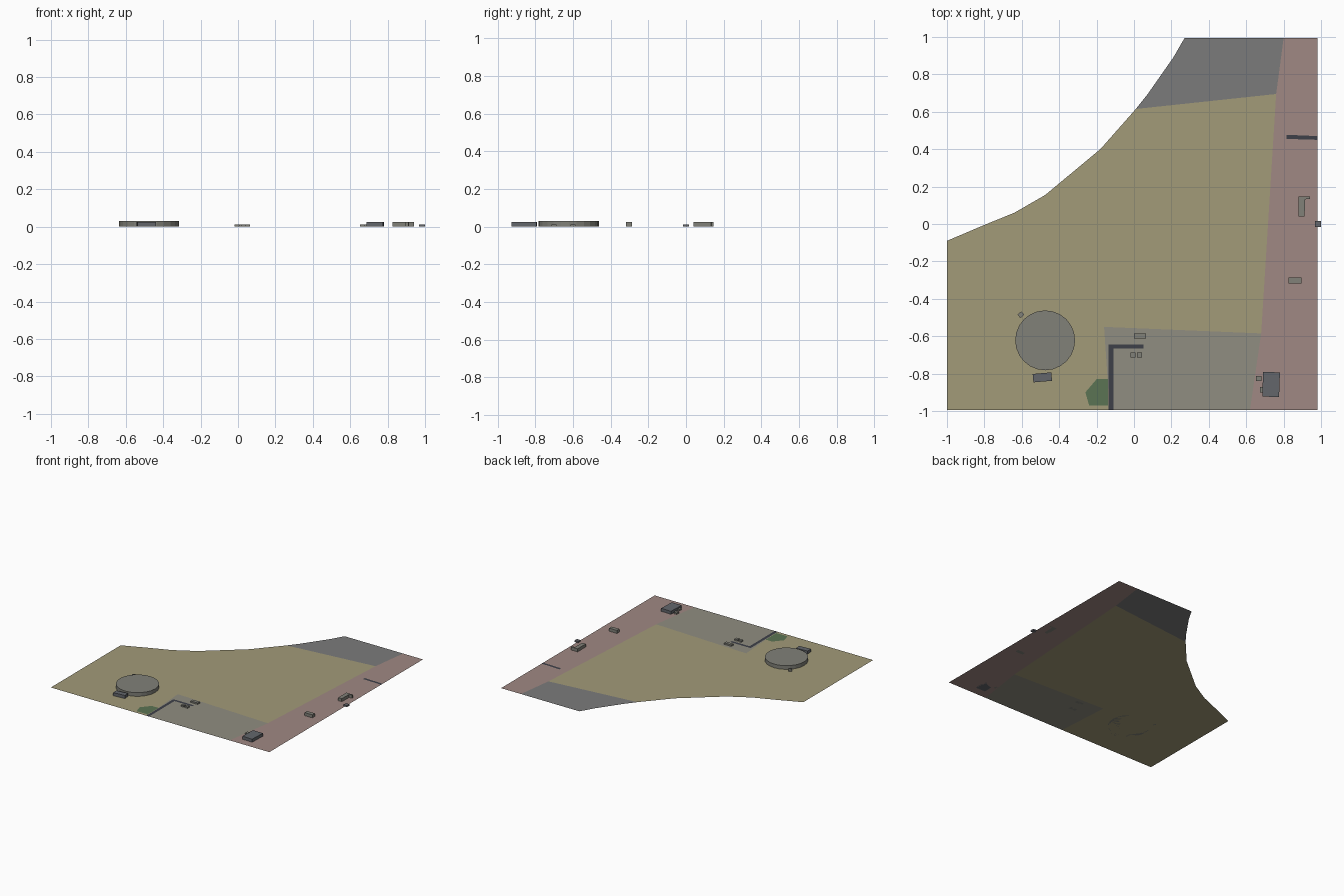
import bpy, bmesh, math

if "Cube" in bpy.data.objects:
    bpy.data.objects.remove(bpy.data.objects["Cube"])

mats = {}

def paint(ob, name, rgb):
    # rgb given as display colour, stored as linear
    if name not in mats:
        m = bpy.data.materials.new(name)
        m.diffuse_color = [c ** 2.2 for c in rgb] + [1]
        m.use_nodes = True
        m.node_tree.nodes["Principled BSDF"].inputs["Base Color"].default_value = m.diffuse_color
        mats[name] = m
    ob.data.materials.append(mats[name])

def slab(name, pts, height, mat, z=0.0):
    """Flat polygon, or an upright prism when height > 0."""
    bm = bmesh.new()
    f = bm.faces.new([bm.verts.new((x, y, z)) for x, y in pts])
    bm.normal_update()
    if f.normal.z < 0:
        f.normal_flip()
    if height:
        top = bmesh.ops.extrude_face_region(bm, geom=[f])
        vs = [g for g in top["geom"] if isinstance(g, bmesh.types.BMVert)]
        bmesh.ops.translate(bm, verts=vs, vec=(0, 0, height))
        bmesh.ops.recalc_face_normals(bm, faces=bm.faces)
    me = bpy.data.meshes.new(name)
    bm.to_mesh(me)
    bm.free()
    ob = bpy.data.objects.new(name, me)
    bpy.context.collection.objects.link(ob)
    paint(ob, *mat)
    return ob

def block(name, cx, cy, w, d, h, mat, deg=0):
    a = math.radians(deg)
    pts = [(cx + x * math.cos(a) - y * math.sin(a), cy + x * math.sin(a) + y * math.cos(a))
           for x, y in ((-w/2, -d/2), (w/2, -d/2), (w/2, d/2), (-w/2, d/2))]
    return slab(name, pts, h, mat)

OLIVE = ("olive_field", (0.63, 0.60, 0.47))
PINK = ("pink_zone", (0.62, 0.53, 0.51))
ASPHALT = ("asphalt_zone", (0.48, 0.48, 0.48))
YARD = ("yard_grey", (0.56, 0.55, 0.50))
GREEN = ("green_patch", (0.36, 0.45, 0.33))
DARK = ("dark_strip", (0.25, 0.26, 0.29))
STONE = ("stone_grey", (0.50, 0.50, 0.47))
SLATE = ("slate_grey", (0.39, 0.40, 0.42))

# Shared corners of the ground zones
N = 0.994
shore = [(-1, -0.09), (-0.80, -0.005), (-0.64, 0.06), (-0.475, 0.155), (-0.18, 0.40), (0.01, 0.615)]
a, b, c = (0.76, 0.695), (0.68, -0.585), (0.62, -N)
d, e = (-0.16, -0.55), (-0.13, -N)

# Ground zones
slab("main_field", shore + [a, b, d, e, (-1, -N)], 0, OLIVE)
slab("north_lot", [shore[-1], (0.07, 0.69), (0.21, 0.89), (0.27, N), (0.80, N), a], 0, ASPHALT)
slab("east_strip", [(0.80, N), (0.98, N), (0.98, -N), c, b, a], 0, PINK)
slab("south_yard", [d, b, c, e], 0, YARD)
slab("green_patch", [(-0.14, -0.97), (-0.14, -0.83), (-0.20, -0.83), (-0.26, -0.90), (-0.24, -0.97)],
     0, GREEN, 0.0004)

# Dark painted lines
slab("corner_line", [(-0.135, -N), (-0.11, -N), (-0.11, -0.665), (0.05, -0.665),
                     (0.05, -0.643), (-0.135, -0.643)], 0, DARK, 0.001)
slab("east_line", [(0.815, 0.455), (0.98, 0.45), (0.98, 0.47), (0.815, 0.477)], 0, DARK, 0.001)

# Round tank and its neighbours
tank = [(-0.475 + 0.16 * math.cos(2 * math.pi * i / 24), -0.622 + 0.16 * math.sin(2 * math.pi * i / 24))
        for i in range(24)]
slab("round_tank", tank, 0.03, STONE)
block("tank_hut", -0.605, -0.485, 0.027, 0.024, 0.015, STONE, 40)
block("tank_annex", -0.49, -0.82, 0.10, 0.045, 0.025, SLATE, 5)

# Small yard sheds
block("yard_shed_long", 0.032, -0.60, 0.065, 0.027, 0.012, STONE)
for i, x in enumerate((-0.006, 0.029)):
    block(f"yard_shed_{i}", x, -0.70, 0.026, 0.027, 0.012, STONE)

# South-east house with two lean-tos
block("house", 0.733, -0.858, 0.09, 0.132, 0.025, SLATE, -2)
block("lean_to_a", 0.667, -0.827, 0.027, 0.027, 0.012, STONE)
block("lean_to_b", 0.684, -0.887, 0.022, 0.03, 0.012, STONE)

# East side buildings
block("east_shed", 0.861, -0.302, 0.07, 0.032, 0.025, STONE)
slab("angled_barn", [(0.88, 0.04), (0.912, 0.04), (0.915, 0.132), (0.94, 0.134),
                     (0.94, 0.146), (0.88, 0.147)], 0.025, STONE)
block("edge_hut", 0.983, 0.0, 0.032, 0.032, 0.012, SLATE)
